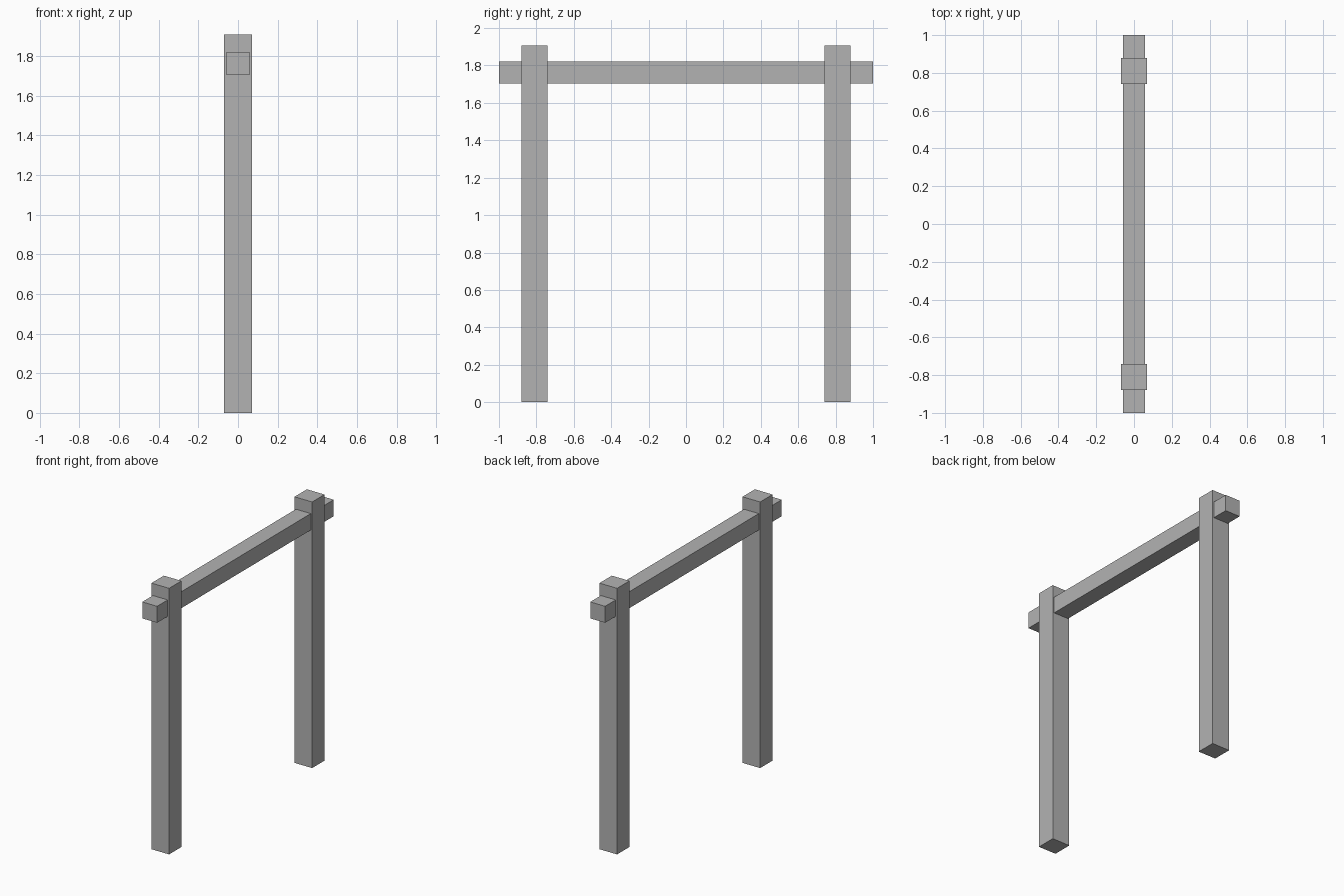
import bpy

# Remove the default cube
cube = bpy.data.objects.get("Cube")
if cube:
    bpy.data.objects.remove(cube, do_unlink=True)

# Single grey finish
GREY = (0.45, 0.45, 0.45, 1.0)
grey = bpy.data.materials.new("grey")
grey.use_nodes = True
grey.diffuse_color = GREY
grey.node_tree.nodes["Principled BSDF"].inputs["Base Color"].default_value = GREY


def box(name, size, centre):
    """Add a flat-faced box with the given full size and centre."""
    bpy.ops.mesh.primitive_cube_add(size=1, location=centre)
    obj = bpy.context.object
    obj.name = name
    obj.scale = size
    bpy.ops.object.transform_apply(location=False, rotation=False, scale=True)
    obj.data.materials.append(grey)
    return obj


POST_WIDTH, POST_HEIGHT, POST_OFFSET = 0.14, 1.907, 0.81
BEAM_WIDTH, BEAM_LENGTH, BEAM_HEIGHT = 0.118, 2.0, 1.762

# Upright posts at front and back
for name, side in (("front_post", -1), ("back_post", 1)):
    box(name, (POST_WIDTH, POST_WIDTH, POST_HEIGHT),
        (0, side * POST_OFFSET, POST_HEIGHT / 2))

# Crossbeam running through both posts
box("crossbeam", (BEAM_WIDTH, BEAM_LENGTH, BEAM_WIDTH), (0, 0, BEAM_HEIGHT))
